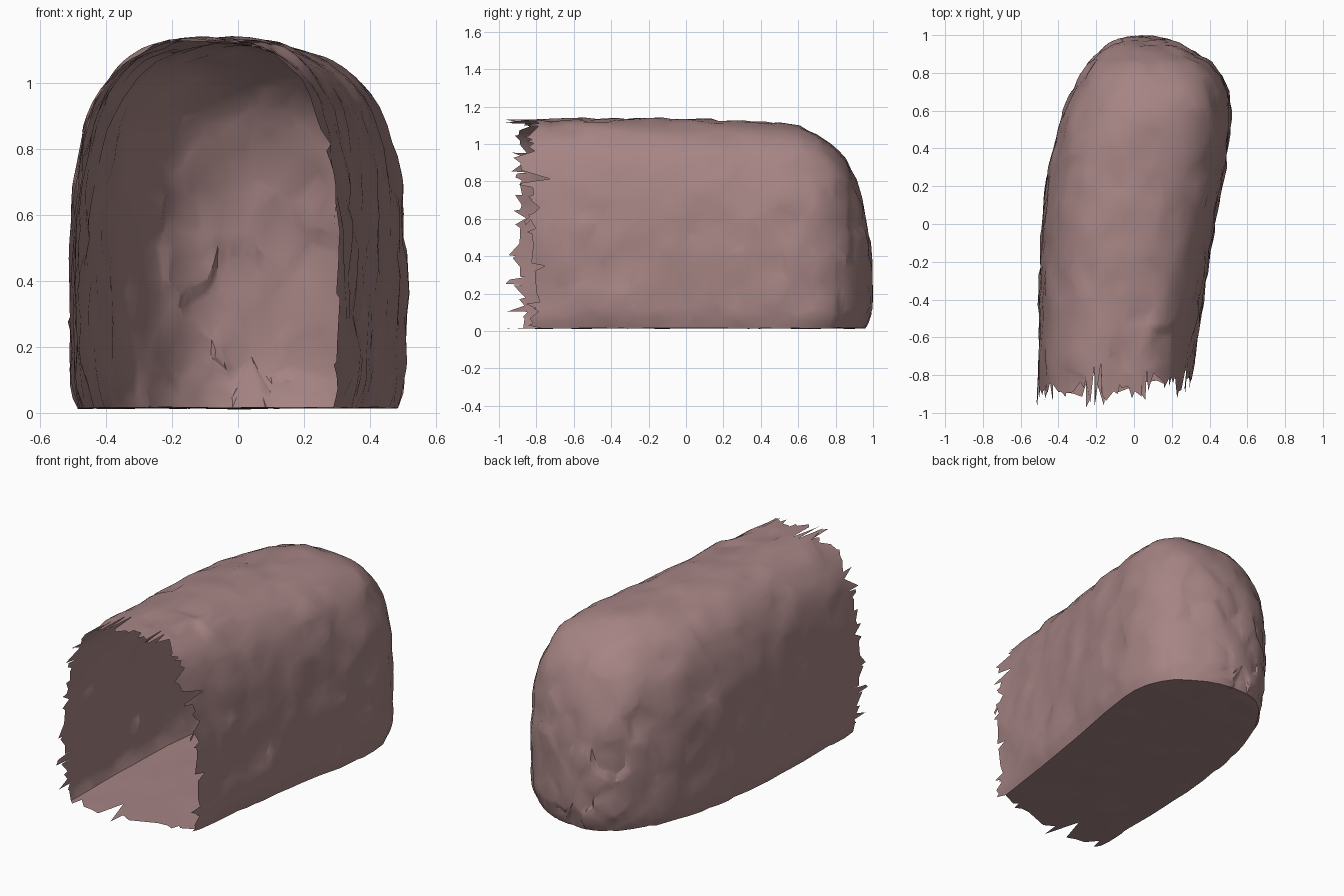
import bpy, bmesh, math, random
from mathutils import Vector, kdtree

if "Cube" in bpy.data.objects:
    bpy.data.objects.remove(bpy.data.objects["Cube"])

random.seed(7)

# Tunnel stations: y, left x, right x, roof height
STATIONS = [
    (-1.06, -0.505, 0.27, 1.13), (-0.8, -0.505, 0.305, 1.13), (-0.4, -0.50, 0.36, 1.135),
    (0.0, -0.485, 0.425, 1.13), (0.3, -0.45, 0.48, 1.125), (0.5, -0.40, 0.507, 1.11),
    (0.6, -0.37, 0.51, 1.09), (0.7, -0.325, 0.495, 1.05), (0.78, -0.285, 0.46, 1.0),
    (0.85, -0.235, 0.405, 0.92), (0.91, -0.18, 0.32, 0.81), (0.95, -0.13, 0.25, 0.69),
    (0.975, -0.08, 0.18, 0.55), (0.99, -0.02, 0.10, 0.36),
]
WALL, FLOOR = 96, 26


def arch_profile():
    """Unit arch (x -1..1, z 0..1), evenly spaced along its length."""
    dense = []
    for i in range(2001):
        t = math.pi * i / 2000
        u = math.pi / 2 * (1 - math.cos(t))
        dense.append((-math.copysign(abs(math.cos(u)) ** (2 / 2.5), math.cos(u)),
                      max(math.sin(u), 0) ** (2 / 5.2)))
    run = [0]
    for a, b in zip(dense, dense[1:]):
        run.append(run[-1] + math.hypot((b[0] - a[0]) * 0.45, (b[1] - a[1]) * 1.12))
    out, k = [], 0
    for i in range(WALL + 1):
        while k < 2000 and run[k] < run[-1] * i / WALL:
            k += 1
        out.append(dense[k])
    return out


def section(y, left, right, height, profile):
    cx, w = (left + right) / 2, (right - left) / 2
    pts = []
    for px, pz in profile:
        z = 0.015 + pz * (height - 0.015)
        tuck = max(0, 1 - z / 0.13) ** 2
        # Pull the foot of the wall in, also at the back end
        pts.append(Vector((cx + px * w * (1 - 0.07 * tuck), y - 0.04 * tuck * max(0, y), z)))
    a, b = pts[-1], pts[0]
    pts += [a.lerp(b, i / FLOOR) for i in range(1, FLOOR)]
    return pts


# Smooth tunnel shell with a rounded closed back
bm = bmesh.new()
profile = arch_profile()
rows = []
for s0, s1 in zip(STATIONS, STATIONS[1:]):
    steps = max(1, round(math.dist(s0, s1) / 0.025))
    rows += [[a + (b - a) * i / steps for a, b in zip(s0, s1)] for i in range(steps)]
rows.append(STATIONS[-1])
points = [section(*r, profile) for r in rows]
tip_co = Vector((0.04, 0.995, 0.17))
points += [[p.lerp(tip_co, f) for p in points[-1]] for f in (0.25, 0.5, 0.75)]
rings = [[bm.verts.new(p) for p in ring] for ring in points]
n = len(rings[0])
for r0, r1 in zip(rings, rings[1:]):
    for i in range(n):
        j = (i + 1) % n
        bm.faces.new((r0[i], r0[j], r1[j], r1[i]))
tip = bm.verts.new(tip_co)
for i in range(n):
    bm.faces.new((rings[-1][i], rings[-1][(i + 1) % n], tip))
bmesh.ops.remove_doubles(bm, verts=bm.verts, dist=0.004)
bmesh.ops.recalc_face_normals(bm, faces=bm.faces)
bm.normal_update()

# Stone cells: uneven seeds, each with its own tilt, height and joint depth
seeds = []
verts = list(bm.verts)
for v in random.sample(verts, len(verts)):
    gap = random.uniform(0.13, 0.24)
    if all((v.co - s[0]).length > gap for s in seeds):
        tilt = Vector([random.uniform(-0.08, 0.08) for _ in range(3)])
        seeds.append((v.co.copy(), tilt, random.uniform(-0.007, 0.006), random.uniform(0, 0.012)))
tree = kdtree.KDTree(len(seeds))
for i, s in enumerate(seeds):
    tree.insert(s[0], i)
tree.balance()
bm.verts.index_update()
height = []
for v in bm.verts:
    near = tree.find_n(v.co, 2)
    base, tilt, lift, joint = seeds[near[0][1]]
    joint = (joint + seeds[near[1][1]][3]) / 2
    edge = min(1, (near[1][2] - near[0][2]) / 0.05)
    h = lift + tilt.dot(v.co - base) - joint * (1 - edge) + 0.003
    height.append(h * (0.3 if v.normal.z < -0.6 else 1))
# Soften the steps between stones
around = [[e.other_vert(v).index for e in v.link_edges] for v in bm.verts]
for _ in range(2):
    height = [0.5 * h + 0.5 * sum(height[k] for k in ks) / len(ks)
              for h, ks in zip(height, around)]
moves = [v.co + v.normal * h for v, h in zip(bm.verts, height)]
for v, co in zip(bm.verts, moves):
    v.co = co
    v.co.z = max(co.z, 0.0)

mesh = bpy.data.meshes.new("cave_shell")
bm.to_mesh(mesh)
bm.free()
cave = bpy.data.objects.new("cave_shell", mesh)
bpy.context.collection.objects.link(cave)

# Break the grid into chunky facets
dec = cave.modifiers.new("facets", 'DECIMATE')
dec.ratio = 0.16
bpy.context.view_layer.objects.active = cave
cave.select_set(True)
bpy.ops.object.modifier_apply(modifier=dec.name)

# Ragged mouth: slanted cut along whole triangles, then short splinters
bm = bmesh.new()
bm.from_mesh(mesh)
cut = [f for f in bm.faces
       if f.calc_center_median().y < -0.85 + 0.09 * (f.calc_center_median().x + 0.1)]
bmesh.ops.delete(bm, geom=cut, context='FACES')
for e in [e for e in bm.edges if e.is_boundary]:
    if random.random() < 0.5:
        a, b = e.verts[0].co, e.verts[1].co
        spike = a.lerp(b, random.random())
        spike.y = min(a.y, b.y) - random.uniform(0.0, 0.04)
        bm.faces.new((*e.verts, bm.verts.new(spike)))
bmesh.ops.recalc_face_normals(bm, faces=bm.faces)
bm.to_mesh(mesh)
bm.free()

mat = bpy.data.materials.new("rock")
mat.diffuse_color = (0.38, 0.23, 0.23, 1)
mat.use_nodes = True
mat.node_tree.nodes["Principled BSDF"].inputs["Base Color"].default_value = mat.diffuse_color
mesh.materials.append(mat)
bpy.ops.object.shade_smooth_by_angle(angle=math.radians(25))
